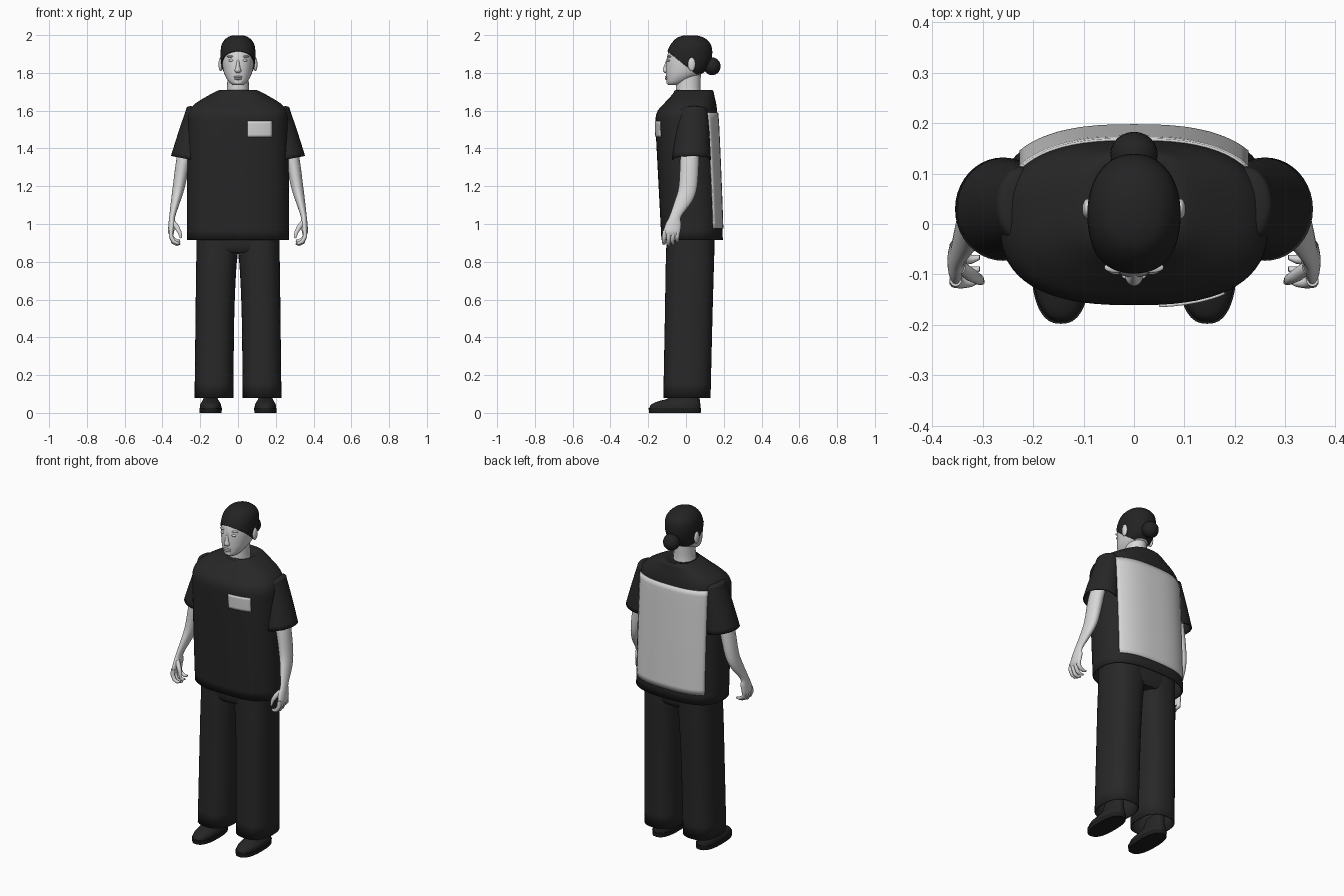
import bpy, bmesh, math
from mathutils import Vector, Matrix
from mathutils.bvhtree import BVHTree

if "Cube" in bpy.data.objects:
    bpy.data.objects.remove(bpy.data.objects["Cube"])


def material(name, value):
    mat = bpy.data.materials.new(name)
    mat.use_nodes = True
    colour = (value, value, value, 1)
    mat.diffuse_color = colour
    mat.node_tree.nodes["Principled BSDF"].inputs["Base Color"].default_value = colour
    return mat


SKIN = material("pale skin", 0.68)
SHIRT = material("black shirt cloth", 0.02)
TROUSER = material("black trouser cloth", 0.021)
HAIR = material("black hair", 0.017)
SHOE = material("black leather", 0.019)
SOLE = material("dark sole", 0.012)
PANEL = material("light grey print", 0.66)
made = []


def finish(name, bm, mat, mirror=False, thickness=0, offset=-1):
    """Turn a bmesh into an object, optionally mirrored and thickened."""
    mesh = bpy.data.meshes.new(name)
    bm.to_mesh(mesh)
    bm.free()
    mesh.materials.append(mat)
    obj = bpy.data.objects.new(name, mesh)
    bpy.context.collection.objects.link(obj)
    if mirror:
        obj.modifiers.new("mirror", "MIRROR").use_mirror_merge = False
    if thickness:
        solid = obj.modifiers.new("thickness", "SOLIDIFY")
        solid.thickness, solid.offset = thickness, offset
    made.append(obj)
    return obj


def skin_loops(loops, cap_start=True, cap_end=True):
    """Bridge a stack of equal point loops with quads."""
    bm = bmesh.new()
    rows = [[bm.verts.new(p) for p in loop] for loop in loops]
    n = len(rows[0])
    for low, high in zip(rows, rows[1:]):
        for i in range(n):
            j = (i + 1) % n
            bm.faces.new((low[i], low[j], high[j], high[i]))
    if cap_start:
        bm.faces.new(rows[0][::-1])
    if cap_end:
        bm.faces.new(rows[-1])
    bmesh.ops.recalc_face_normals(bm, faces=bm.faces)
    return bm


def smooth_rings(rings, steps):
    """Catmull-Rom interpolation between the given rings."""
    out = []
    for k in range(len(rings) - 1):
        quad = [rings[max(0, min(len(rings) - 1, k + d))] for d in (-1, 0, 1, 2)]
        for s in range(steps):
            t = s / steps
            out.append([b + t / 2 * (c - a + t * (2 * a - 5 * b + 4 * c - d
                        + t * (3 * (b - c) + d - a))) for a, b, c, d in zip(*quad)])
    return out + [rings[-1]]


def loft(rings, n=40, power=2.0, tilt=0, steps=4, **caps):
    """Rings are (z, x0, x1, y0, y1) superellipses, or (z, half width, y0, y1)."""
    rings = [r if len(r) == 5 else (r[0], -r[1], *r[1:]) for r in rings]
    loops = []
    for z, x0, x1, y0, y1 in smooth_rings(rings, steps):
        loop = []
        for i in range(n):
            a = math.tau * i / n
            c, s = [math.copysign(abs(v) ** (2 / power), v) for v in (math.cos(a), math.sin(a))]
            dx = c * (x1 - x0) / 2
            loop.append(((x0 + x1) / 2 + dx, (y0 + y1) / 2 + s * (y1 - y0) / 2, z + tilt * dx))
        loops.append(loop)
    return skin_loops(loops, **caps)


def ellipsoid(name, centre, size, mat, mirror=False):
    bm = bmesh.new()
    place = Matrix.Translation(centre) @ Matrix.Diagonal((*size, 1))
    bmesh.ops.create_uvsphere(bm, u_segments=24, v_segments=14, radius=1, matrix=place)
    return finish(name, bm, mat, mirror)


def finger(name, path, radii):
    """Round tube along a path lying nearly in the xz plane."""
    pts = [Vector(p) for p in path]
    side, loops = Vector((0, 1, 0)), []
    for k, (p, r) in enumerate(zip(pts, radii)):
        along = (pts[min(k + 1, len(pts) - 1)] - pts[max(k - 1, 0)]).normalized()
        across = along.cross(side).normalized()
        loops.append([p + r * (math.cos(a) * side + math.sin(a) * across)
                      for a in (math.tau * i / 10 for i in range(10))])
    finish(name, skin_loops(loops), SKIN, mirror=True)


# Shirt body, with the neck opening turned inward
shirt = loft([(0.915, 0.27, -0.13, 0.195), (1.2, 0.27, -0.145, 0.185),
              (1.5, 0.267, -0.16, 0.172), (1.585, 0.262, -0.156, 0.166),
              (1.63, 0.235, -0.123, 0.161), (1.67, 0.175, -0.086, 0.152),
              (1.71, 0.095, -0.053, 0.138), (1.695, 0.065, -0.058, 0.085)],
             n=64, power=2.6, cap_start=False)
shirt_tree = BVHTree.FromBMesh(shirt)
finish("shirt_body", shirt, SHIRT, thickness=0.008)


def print_plate(name, x0, x1, z0, z1, side, nx, nz):
    """Thin plate projected onto the shirt from the front or the back."""
    bm = bmesh.new()
    grid = []
    for j in range(nz + 1):
        row = []
        for i in range(nx + 1):
            x, z = x0 + (x1 - x0) * i / nx, z0 + (z1 - z0) * j / nz
            hit = shirt_tree.ray_cast(Vector((x, side, z)), Vector((0, -side, 0)))[0]
            row.append(bm.verts.new((x, hit.y + side * 0.002, z)))
        grid.append(row)
    for a, b in zip(grid, grid[1:]):
        for i in range(nx):
            bm.faces.new((a[i], a[i + 1], b[i + 1], b[i]))
    finish(name, bm, PANEL, thickness=0.006, offset=0)


print_plate("back_panel", -0.225, 0.225, 0.975, 1.59, 1, 30, 20)
print_plate("chest_patch", 0.05, 0.18, 1.46, 1.545, -1, 10, 6)

# Sleeves
sleeve = loft([(1.343, 0.165, 0.355, -0.073, 0.132), (1.48, 0.165, 0.313, -0.055, 0.124),
               (1.58, 0.17, 0.28, -0.04, 0.115), (1.61, 0.18, 0.27, -0.03, 0.108),
               (1.62, 0.205, 0.25, 0.0, 0.08)], tilt=0.19, cap_start=False)
finish("sleeve", sleeve, SHIRT, mirror=True, thickness=0.006)

# Arms with palms
arm = loft([(1.45, 0.22, 0.3, -0.02, 0.08), (1.35, 0.248, 0.325, -0.03, 0.07),
            (1.2, 0.28, 0.345, -0.038, 0.06), (1.12, 0.305, 0.355, -0.06, 0.033),
            (1.04, 0.332, 0.364, -0.088, -0.025), (1.0, 0.332, 0.368, -0.108, -0.025),
            (0.96, 0.338, 0.37, -0.12, -0.03), (0.94, 0.342, 0.364, -0.115, -0.038)], n=24)
finish("arm", arm, SKIN, mirror=True)

# Fingers curl in toward the body
for k, label in enumerate(("index", "middle", "ring", "little")):
    y, drop = -0.112 + 0.023 * k, (0, -0.006, 0, 0.012)[k]
    finger(label + "_finger",
           [(0.354, y, 0.965), (0.355, y - 0.003, 0.935), (0.342, y - 0.005, 0.908 + drop),
            (0.322, y - 0.004, 0.898 + drop), (0.306, y, 0.9 + drop)],
           (0.012, 0.012, 0.011, 0.009, 0.005))
finger("thumb", [(0.345, -0.085, 1.01), (0.325, -0.1, 0.985), (0.308, -0.11, 0.955),
                 (0.302, -0.115, 0.925)], (0.014, 0.014, 0.011, 0.006))

# Trousers
leg = loft([(0.08, 0.025, 0.23, -0.12, 0.13), (0.5, 0.02, 0.225, -0.112, 0.14),
            (0.75, 0.01, 0.222, -0.108, 0.147), (0.86, 0.0, 0.22, -0.105, 0.15),
            (1.0, 0.0, 0.22, -0.1, 0.15)], power=2.5, cap_start=False)
finish("trouser_leg", leg, TROUSER, mirror=True, thickness=0.006)
finish("trouser_hips", loft([(0.85, 0.15, -0.09, 0.135), (0.9, 0.218, -0.104, 0.15),
                             (1.1, 0.215, -0.1, 0.15)], power=2.7), TROUSER)

# Shoes
finish("shoe_sole", loft([(0, 0.087, 0.203, -0.195, 0.078), (0.025, 0.085, 0.205, -0.198, 0.08)],
                         power=2.5, steps=1), SOLE, mirror=True)
finish("shoe_upper", loft([(0.025, 0.088, 0.202, -0.194, 0.077), (0.045, 0.09, 0.2, -0.184, 0.076),
                           (0.062, 0.1, 0.19, -0.145, 0.074), (0.08, 0.108, 0.182, -0.09, 0.072),
                           (0.13, 0.112, 0.178, -0.06, 0.07)], power=2.4), SHOE, mirror=True)

# Neck and head
finish("neck", loft([(1.66, 0.066, -0.055, 0.085), (1.72, 0.058, -0.054, 0.077),
                     (1.82, 0.056, -0.05, 0.08)]), SKIN)
head_rings = [(1.735, 0.025, -0.092, -0.04), (1.75, 0.046, -0.102, 0.0),
              (1.78, 0.066, -0.105, 0.06), (1.81, 0.077, -0.106, 0.1),
              (1.86, 0.085, -0.104, 0.125), (1.91, 0.086, -0.094, 0.131),
              (1.95, 0.078, -0.073, 0.12), (1.98, 0.053, -0.043, 0.088),
              (1.993, 0.02, -0.005, 0.045)]
finish("head", loft(head_rings, power=2.15), SKIN)

# Hair cap: a grown head shell trimmed along a sloping hairline
hair = loft([(z + 0.006, w + 0.006, front - 0.004, back + 0.008)
             for z, w, front, back in head_rings], n=56, power=2.15)
bmesh.ops.bisect_plane(hair, geom=hair.verts[:] + hair.edges[:] + hair.faces[:],
                       plane_co=(0, 0.045, 1.8), plane_no=(0, 0.8, 1), clear_inner=True)
finish("hair_cap", hair, HAIR, thickness=0.006)
ellipsoid("hair_bun", (0, 0.138, 1.835), (0.047, 0.045, 0.047), HAIR)

# Face details
finish("nose", loft([(1.8, 0.012, -0.112, -0.08), (1.812, 0.018, -0.123, -0.08),
                     (1.835, 0.011, -0.117, -0.08), (1.88, 0.007, -0.1, -0.08)], n=20), SKIN)
ellipsoid("upper_lip", (0, -0.103, 1.779), (0.024, 0.009, 0.005), SKIN)
ellipsoid("lower_lip", (0, -0.102, 1.769), (0.021, 0.009, 0.006), SKIN)
ellipsoid("chin", (0, -0.088, 1.75), (0.026, 0.016, 0.014), SKIN)
ellipsoid("eyelid", (0.035, -0.091, 1.866), (0.016, 0.009, 0.007), SKIN, mirror=True)
ellipsoid("brow", (0.035, -0.086, 1.887), (0.024, 0.011, 0.006), SKIN, mirror=True)
ellipsoid("ear", (0.092, 0.03, 1.845), (0.011, 0.02, 0.036), SKIN, mirror=True)

# Smooth shading with sharp hems and rims
bpy.ops.object.select_all(action="DESELECT")
for obj in made:
    obj.select_set(True)
bpy.context.view_layer.objects.active = made[0]
bpy.ops.object.shade_smooth_by_angle(angle=math.radians(40))
